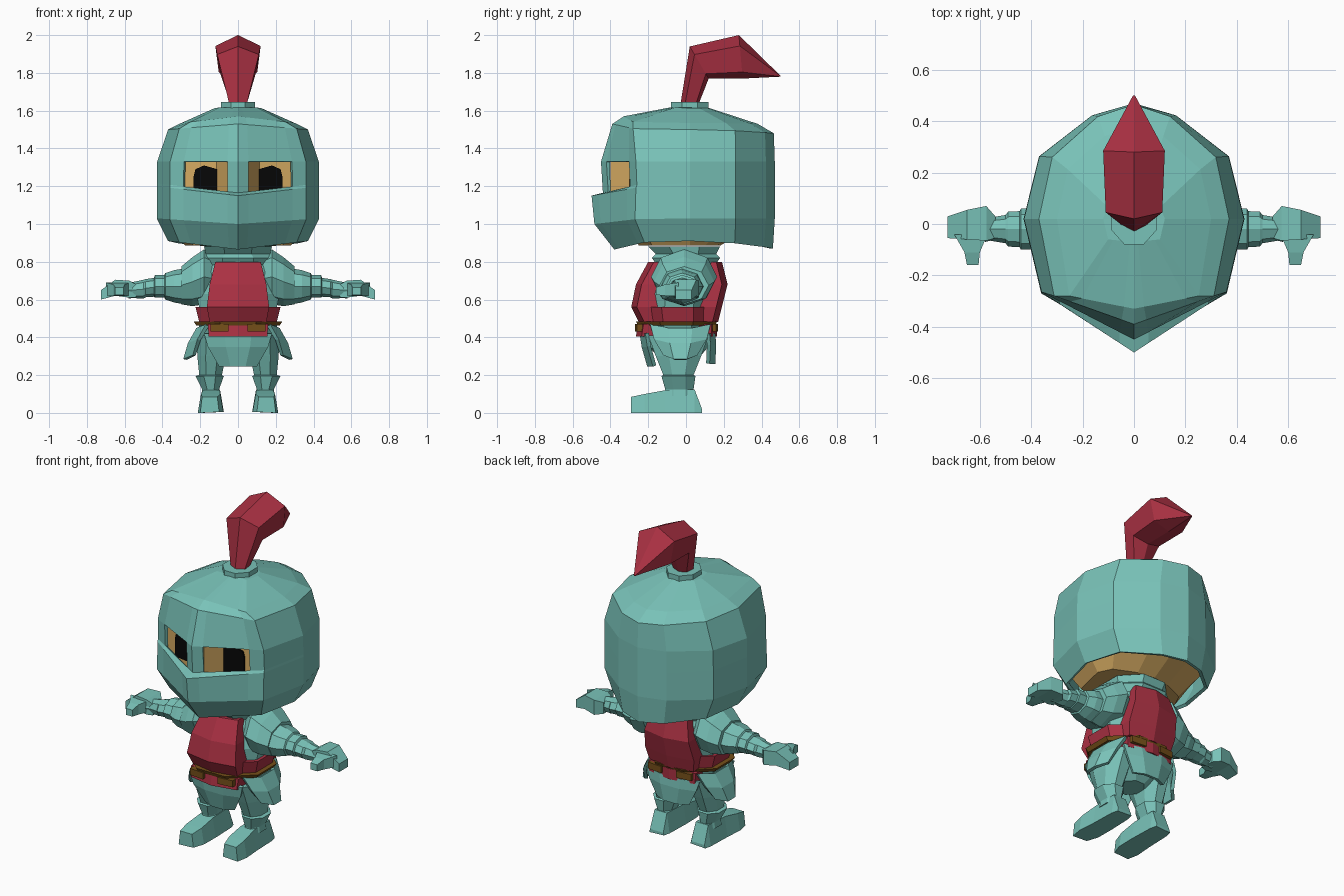
import bpy, bmesh
from math import cos, sin, pi

if "Cube" in bpy.data.objects:
    bpy.data.objects.remove(bpy.data.objects["Cube"])


def material(name, rgb):
    m = bpy.data.materials.new(name)
    m.diffuse_color = (*rgb, 1)
    m.use_nodes = True
    m.node_tree.nodes["Principled BSDF"].inputs["Base Color"].default_value = m.diffuse_color
    return m


TEAL = material("teal_metal", (0.19, 0.54, 0.48))
RED = material("red_cloth", (0.40, 0.03, 0.055))
GOLD = material("gold_face", (0.66, 0.40, 0.12))
BROWN = material("brown_leather", (0.18, 0.08, 0.01))
BLACK = material("black_eye", (0.002, 0.002, 0.002))


def loft(name, rings, mat, mirror=False, closed=True, caps="both", skip=(), thick=0):
    """Join equal-length point rings into a flat-shaded skin."""
    bm = bmesh.new()
    vs = [[bm.verts.new(p) for p in r] for r in rings]
    n = len(rings[0])
    for i in range(len(vs) - 1):
        for j in range(n if closed else n - 1):
            if (i, j) not in skip:
                k = (j + 1) % n
                bm.faces.new((vs[i][j], vs[i][k], vs[i + 1][k], vs[i + 1][j]))
    if closed and caps == "both":
        bm.faces.new(vs[0][::-1])
    if closed and caps:
        bm.faces.new(vs[-1])
    bmesh.ops.recalc_face_normals(bm, faces=bm.faces)
    me = bpy.data.meshes.new(name)
    bm.to_mesh(me)
    bm.free()
    me.materials.append(mat)
    ob = bpy.data.objects.new(name, me)
    bpy.context.collection.objects.link(ob)
    if thick:
        s = ob.modifiers.new("thickness", 'SOLIDIFY')
        s.thickness = thick
    if mirror:
        ob.modifiers.new("mirror", 'MIRROR')
    return ob


def z_ring(cx, cy, z, rx, ry, n=8):
    k = 1 / cos(pi / n)
    return [(cx + rx * k * cos(2 * pi * (i + .5) / n), cy + ry * k * sin(2 * pi * (i + .5) / n), z)
            for i in range(n)]


def x_ring(x, cy, cz, hy, hz, n=8):
    return [(x, cy + hy * cos(2 * pi * i / n), cz + hz * sin(2 * pi * i / n)) for i in range(n)]


def head_ring(zf, zs, zb, w, front, cheek, back):
    """Pointed plan outline: keel at the front, rounded at the back."""
    fx = (0, .13, .67, .84, 1, .86, .38, 0)
    ys = [front + (cheek - front) * f for f in (0, .155, .8, 1)]
    ys += [.02, .56 * back, .9 * back, back]
    zs_ = [zf + (zs - zf) * f for f in (0, .13, .67, .84, 1)]
    zs_ += [zs + (zb - zs) * f for f in (.3, .8, 1)]
    half = [(w * f, y, z) for f, y, z in zip(fx, ys, zs_)]
    return half + [(-x, y, z) for x, y, z in half[-2:0:-1]]


# helmet with muzzle ridge and two eye openings
levels = [
    (.865, .91, .87, .37, -.38, -.22, .46),
    (1.00, 1.03, 1.03, .43, -.485, -.27, .47),
    (1.15, 1.20, 1.18, .43, -.50, -.265, .47),
    (1.165, 1.215, 1.19, .43, -.44, -.26, .47),
    (1.33, 1.33, 1.33, .428, -.45, -.265, .47),
    (1.53, 1.50, 1.48, .37, -.39, -.28, .465),
    (1.57, 1.535, 1.53, .30, -.33, -.28, .38),
    (1.62, 1.615, 1.615, .12, -.07, -.06, .12),
]
loft("helmet", [head_ring(*l) for l in levels], TEAL, caps="top",
     skip={(3, 1), (3, 12)}, thick=.02)

# face inside the helmet, with a wedge nose bridge
face = [
    (.885, .885, .885, .28, -.25, -.18, .18),
    (1.02, 1.03, 1.03, .38, -.31, -.25, .42),
    (1.36, 1.36, 1.36, .38, -.31, -.25, .42),
    (1.48, 1.47, 1.46, .30, -.29, -.22, .38),
]
loft("face", [head_ring(*l) for l in face], GOLD)
loft("nose_bridge", [[(-.125, -.27, z), (-.05, -.40, z), (.05, -.40, z), (.125, -.27, z)]
                     for z in (1.12, 1.36)], GOLD)

# eyes lie just in front of the face
eye = [(.11, 1.14), (.235, 1.14), (.235, 1.25), (.225, 1.29), (.18, 1.31), (.11, 1.29)]
loft("eye", [[(x, -.31 + .188 * x + d, z) for x, z in eye] for d in (-.01, .01)],
     BLACK, mirror=True)

# plume and its socket
loft("plume_socket", [z_ring(0, .02, 1.595, .09, .10), z_ring(0, .02, 1.645, .09, .10)], TEAL)


def plume_ring(top, bottom, w):
    def p(s, f):
        return (s, top[0] + (bottom[0] - top[0]) * f, top[1] + (bottom[1] - top[1]) * f)
    return [p(0, 0), p(w, .25), p(w * .85, .85), p(0, 1), p(-w * .85, .85), p(-w, .25)]


loft("plume", [plume_ring((-.03, 1.63), (.065, 1.63), .045),
               plume_ring((.02, 1.94), (.12, 1.77), .11),
               plume_ring((.28, 2.0), (.30, 1.77), .12),
               plume_ring((.5, 1.785), (.5, 1.78), .004)], RED)

# neck collar and chest armour
loft("neck", [z_ring(0, 0, .76, .19, .14), z_ring(0, 0, .82, .20, .18),
              z_ring(0, 0, .84, .17, .16), z_ring(0, -.01, .88, .18, .19)], TEAL)
loft("chest", [z_ring(0, -.04, .53, .20, .18), z_ring(0, -.03, .63, .22, .19),
               z_ring(0, -.01, .75, .21, .17), z_ring(0, 0, .81, .16, .15)], TEAL)


# cloth tabard, running front to back
def tabard_ring(z, w, f, b):
    return [(-w, f + .03, z), (0, f, z), (w, f + .03, z), (w, b - .03, z), (0, b, z), (-w, b - .03, z)]


loft("tabard", [tabard_ring(.48, .15, -.25, .17), tabard_ring(.56, .165, -.29, .19),
                tabard_ring(.68, .15, -.265, .22), tabard_ring(.80, .12, -.20, .19)], RED)
loft("waist_cloth", [z_ring(0, -.04, .48, .205, .195), z_ring(0, -.045, .56, .225, .205)], RED)

# belt, cloth hem and belt pouches
loft("belt", [z_ring(0, -.05, .462, .22, .205), z_ring(0, -.05, .485, .235, .215)], BROWN)
loft("hem_cloth", [tabard_ring(.405, .155, -.265, .165), tabard_ring(.47, .16, -.255, .165)], RED)
for y0, y1 in ((-.27, -.22), (.13, .17)):
    loft("belt_pouch", [[(.05, y0, z), (.145, y0 + .01, z), (.145, y1 - .01, z), (.05, y1, z)]
                        for z in (.43, .47)], BROWN, mirror=True)

# hips and hanging armour plates
loft("hips", [z_ring(0, -.03, .27, .07, .08), z_ring(0, -.04, .34, .17, .15),
              z_ring(0, -.045, .47, .21, .18)], TEAL)


def plate(name, rows, mirror=False):
    loft(name, rows, TEAL, mirror=mirror, closed=False, thick=.02)


plate("front_plate", [[(-w, y + .03, z), (-w * .4, y, z), (w * .4, y, z), (w, y + .03, z)]
                      for w, y, z in ((.18, -.245, .42), (.16, -.235, .35), (.10, -.205, .245))])
plate("back_plate", [[(-w, y - .03, z), (-w * .4, y, z), (w * .4, y, z), (w, y - .03, z)]
                     for w, y, z in ((.18, .155, .42), (.16, .16, .36), (.11, .155, .26))])
plate("side_plate", [[(x - .05, -.03 - d, z + .02), (x, -.03 - d * .4, z),
                      (x, -.03 + d * .4, z), (x - .05, -.03 + d, z + .02)]
                     for x, d, z in ((.22, .16, .45), (.265, .14, .37), (.29, .09, .285))], True)

# shoulder guard, segmented arm and hand
loft("shoulder_guard", [x_ring(.13, -.01, .71, .13, .13), x_ring(.18, -.01, .72, .175, .145),
                        x_ring(.24, -.01, .695, .16, .13), x_ring(.30, -.01, .675, .13, .10)],
     TEAL, mirror=True)
loft("arm", [x_ring(x, -.02, z, hy, hz) for x, z, hy, hz in (
    (.26, .67, .115, .10), (.34, .67, .11, .085), (.385, .67, .09, .07), (.39, .67, .08, .06),
    (.44, .67, .08, .06), (.445, .665, .07, .05), (.49, .66, .068, .048),
    (.50, .655, .055, .05), (.56, .65, .045, .042), (.58, .65, .05, .045))], TEAL, mirror=True)


def rect_x(x, y0, y1, z0, z1):
    return [(x, y0, z0), (x, y1, z0), (x, y1, z1), (x, y0, z1)]


loft("hand", [rect_x(.54, -.055, .03, .61, .68), rect_x(.575, -.065, .07, .61, .70),
              rect_x(.65, -.06, .055, .62, .705), rect_x(.725, -.055, .03, .60, .65)],
     TEAL, mirror=True)
loft("thumb", [[(x0, y, z0), (x1, y, z0), (x1, y, z1), (x0, y, z1)]
               for x0, x1, y, z0, z1 in ((.57, .70, -.04, .62, .69), (.60, .66, -.11, .62, .68),
                                         (.605, .65, -.16, .625, .665))], TEAL, mirror=True)

# legs and boots
loft("leg", [z_ring(x, y, z, rx, ry) for x, y, z, rx, ry in (
    (.145, -.035, .09, .050, .075), (.145, -.035, .125, .045, .075), (.15, -.04, .195, .075, .09),
    (.145, -.04, .20, .06, .08), (.14, -.04, .30, .075, .12), (.13, -.04, .41, .09, .16))],
     TEAL, mirror=True)
loft("boot", [[(c - w, y, 0.005), (c + w, y, 0), (c + w * t, y, h), (c - w * t, y, h)]
              for c, y, w, h, t in ((.15, -.29, .05, .085, .8), (.145, -.22, .068, .10, .75),
                                    (.14, -.11, .065, .12, .7), (.14, .045, .06, .125, .7),
                                    (.14, .085, .05, .02, .9))], TEAL, mirror=True)
